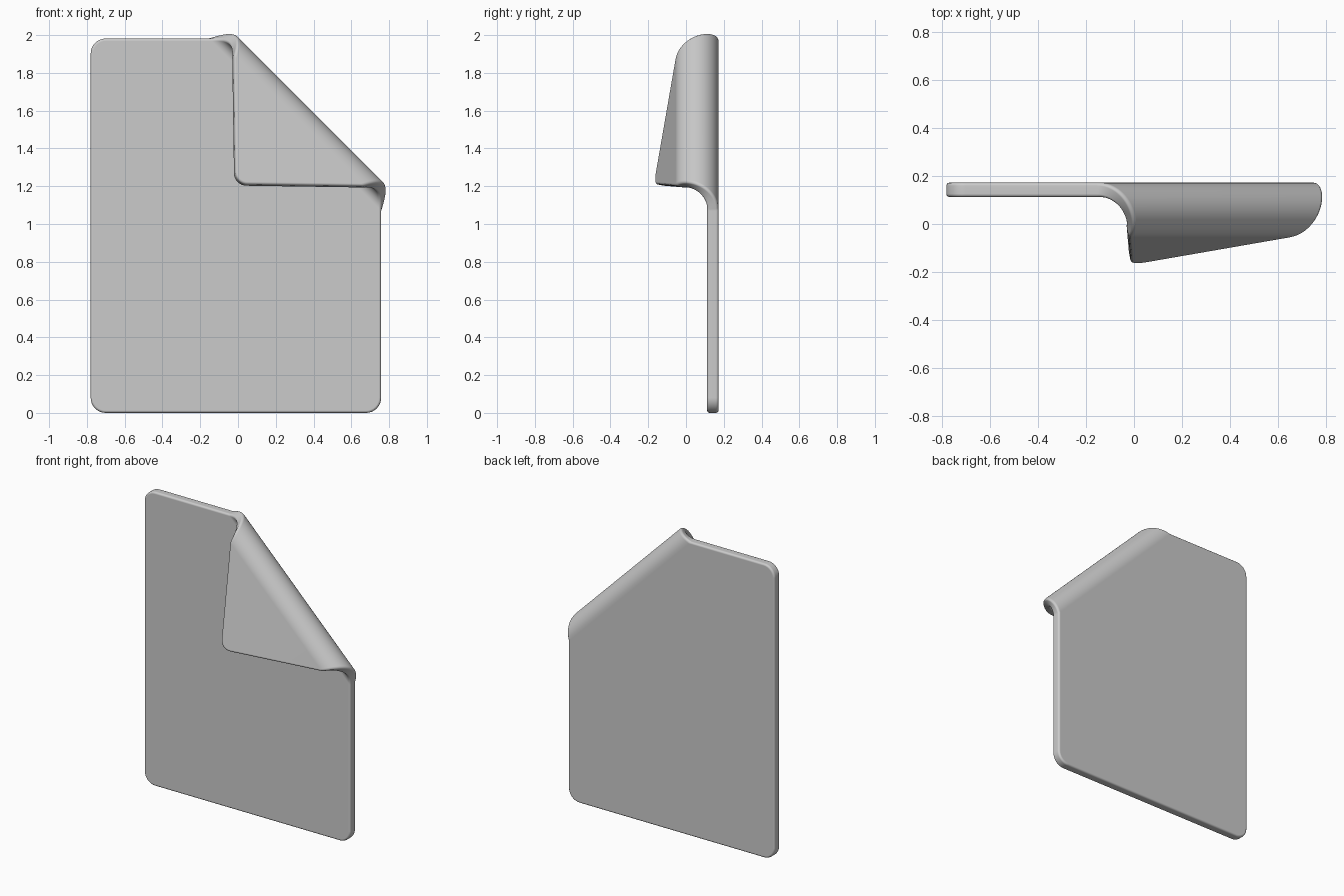
import bpy, bmesh, math
from mathutils import Vector

if "Cube" in bpy.data.objects:
    bpy.data.objects.remove(bpy.data.objects["Cube"])

X0, X1, Z0, Z1 = -0.78, 0.758, 0.0, 1.982      # flat sheet outline
FRONT, THICK, BEVEL = 0.112, 0.06, 0.013
R_IN, FOLD = 0.055, 1.292                      # inner curl radius, fold start along (1,0,1)
TURN = math.radians(166)
N = Vector((1, 0, 1)).normalized()

bm = bmesh.new()

# rounded rectangle outline
pts = []
for cx, cz, sx, sz, a0, r in ((X1, Z1, -1, -1, 0, 0.065), (X0, Z1, 1, -1, 90, 0.08),
                              (X0, Z0, 1, 1, 180, 0.08), (X1, Z0, -1, 1, 270, 0.08)):
    for i in range(9):
        a = math.radians(a0 + 90 * i / 8)
        pts.append((cx + sx * r + r * math.cos(a), FRONT, cz + sz * r + r * math.sin(a)))
face = bm.faces.new([bm.verts.new(p) for p in pts])

# thickness and softened rims
ext = bmesh.ops.extrude_face_region(bm, geom=[face])
bmesh.ops.translate(bm, vec=(0, THICK, 0),
                    verts=[v for v in ext["geom"] if isinstance(v, bmesh.types.BMVert)])
bmesh.ops.recalc_face_normals(bm, faces=bm.faces[:])
rims = [e for e in bm.edges if abs(e.verts[0].co.y - e.verts[1].co.y) < 1e-6]
bmesh.ops.bevel(bm, geom=rims, offset=BEVEL, segments=3, profile=0.5, affect='EDGES')

# cuts parallel to the fold, so the sheet can curl
STEPS = 28
for i in range(STEPS + 1):
    d = FOLD + R_IN * TURN * i / STEPS
    bmesh.ops.bisect_plane(bm, geom=bm.verts[:] + bm.edges[:] + bm.faces[:],
                           dist=1e-6, plane_co=N * d, plane_no=N)

# roll the corner forward
for v in bm.verts:
    d = v.co.dot(N)
    s = d - FOLD
    if s <= 0:
        continue
    h = v.co.y - FRONT
    t = min(s / R_IN, TURN)
    rest = max(0.0, s - R_IN * TURN)
    new_d = FOLD + (R_IN + h) * math.sin(t) + rest * math.cos(t)
    v.co += N * (new_d - d)
    v.co.y = FRONT - R_IN + (R_IN + h) * math.cos(t) - rest * math.sin(t)
bmesh.ops.recalc_face_normals(bm, faces=bm.faces[:])

mesh = bpy.data.meshes.new("folded_sheet")
bm.to_mesh(mesh)
bm.free()
sheet = bpy.data.objects.new("folded_sheet", mesh)
bpy.context.collection.objects.link(sheet)
bpy.context.view_layer.objects.active = sheet
sheet.select_set(True)
bpy.ops.object.shade_smooth_by_angle(angle=math.radians(40))
wn = sheet.modifiers.new("even_shading", 'WEIGHTED_NORMAL')
wn.keep_sharp = True
